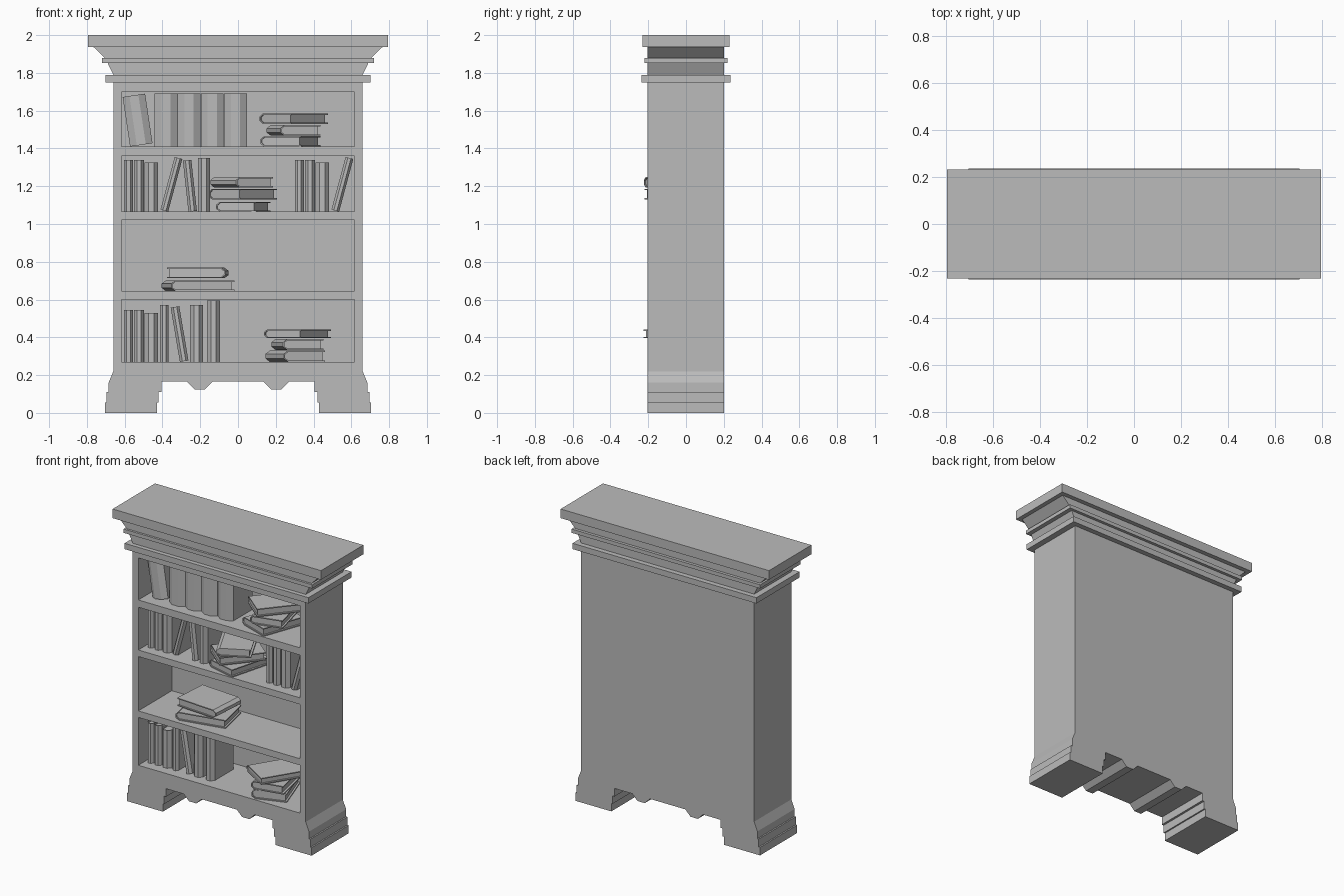
import bpy, bmesh
from math import radians, atan2, sin, cos
from mathutils import Matrix, Vector

if "Cube" in bpy.data.objects:
    bpy.data.objects.remove(bpy.data.objects["Cube"])

grey = bpy.data.materials.new("plain_grey")
grey.use_nodes = True
grey.diffuse_color = (0.5, 0.5, 0.5, 1)
grey.node_tree.nodes["Principled BSDF"].inputs["Base Color"].default_value = (0.5, 0.5, 0.5, 1)

FRONT, BACK = -0.205, 0.2


def add_prism(bm, outline, y0, y1):
    """Extrude an x-z outline from y0 to y1."""
    face = bm.faces.new([bm.verts.new((x, y0, z)) for x, z in outline])
    new = bmesh.ops.extrude_face_region(bm, geom=[face])["geom"]
    verts = [v for v in new if isinstance(v, bmesh.types.BMVert)]
    bmesh.ops.translate(bm, verts=verts, vec=(0, y1 - y0, 0))


def finish(name, bm, matrix=Matrix()):
    bmesh.ops.recalc_face_normals(bm, faces=bm.faces)
    mesh = bpy.data.meshes.new(name)
    bm.to_mesh(mesh)
    bm.free()
    mesh.materials.append(grey)
    obj = bpy.data.objects.new(name, mesh)
    obj.matrix_world = matrix
    bpy.context.collection.objects.link(obj)


def prism(name, outline, y0=FRONT, y1=BACK):
    bm = bmesh.new()
    add_prism(bm, outline, y0, y1)
    finish(name, bm)


def box(name, x0, x1, z0, z1, y0=FRONT, y1=BACK):
    prism(name, [(x0, z0), (x1, z0), (x1, z1), (x0, z1)], y0, y1)


def mirrored(half):
    return half + [(-x, z) for x, z in reversed(half)]


# Base with stepped feet and a scalloped apron
prism("base", mirrored([
    (-0.66, 0.27), (-0.66, 0.22), (-0.685, 0.16), (-0.685, 0.11), (-0.695, 0.11),
    (-0.695, 0.055), (-0.705, 0.055), (-0.705, 0), (-0.43, 0), (-0.43, 0.055),
    (-0.42, 0.055), (-0.42, 0.11), (-0.405, 0.11), (-0.405, 0.165), (-0.27, 0.165),
    (-0.23, 0.125), (-0.175, 0.125), (-0.135, 0.165)]))

# Carcass
box("left_side", 0.617, 0.66, 0.27, 1.75)
box("right_side", -0.66, -0.617, 0.27, 1.75)
box("back_panel", -0.617, 0.617, 0.27, 1.75, 0.16)
box("top_rail", -0.617, 0.617, 1.7, 1.75, FRONT, 0.16)
for name, z0, z1 in (("lower", 0.6, 0.645), ("middle", 1.02, 1.065), ("upper", 1.36, 1.41)):
    box(name + "_shelf", -0.617, 0.617, z0, z1, FRONT, 0.16)

# Cornice
box("cornice_lower_band", -0.702, 0.702, 1.75, 1.79, -0.235, 0.235)
prism("cornice_lower_slope", mirrored([(-0.69, 1.852), (-0.66, 1.79)]))
box("cornice_middle_band", -0.72, 0.72, 1.852, 1.878, -0.22, 0.22)
prism("cornice_upper_slope", mirrored([(-0.765, 1.937), (-0.705, 1.878)]))
box("cornice_top", -0.795, 0.795, 1.937, 2, -0.231, 0.231)


# Books: spine toward -x, length along y, thickness along z
def book(name, width, length, thick, matrix):
    w, t = width / 2, thick / 2
    board = min(0.007, thick * 0.15)
    bevel = min(0.025, thick * 0.4)
    i = t - board
    cover = [(w, t), (bevel - w, t), (-w, t * 0.4), (-w, -t * 0.4), (bevel - w, -t), (w, -t),
             (w, -i), (bevel - w, -i), (board - w, -t * 0.3),
             (board - w, t * 0.3), (bevel - w, i), (w, i)]
    bm = bmesh.new()
    add_prism(bm, cover, -length / 2, length / 2)
    inset = w - 0.012
    pages = [(inset, i), (bevel - w, i), (board - w, t * 0.3),
             (board - w, -t * 0.3), (bevel - w, -i), (inset, -i)]
    add_prism(bm, pages, 0.008 - length / 2, length / 2 - 0.008)
    finish(name, bm, matrix)


STAND = Matrix(((0, 0, 1, 0), (1, 0, 0, 0), (0, 1, 0, 0), (0, 0, 0, 1)))


def row(name, z, books):
    """Upright books: bottom centre x, thickness, height, sideways lean."""
    for n, (x, thick, height, lean) in enumerate(books):
        a = atan2(lean, height)
        tall = height / cos(a) * (1 - abs(sin(a)) * thick / height)
        lift = abs(sin(a)) * thick / 2
        m = (Matrix.Translation((x, -0.025, z + lift)) @ Matrix.Rotation(a, 4, "Y")
             @ Matrix.Translation((0, 0, tall / 2)) @ STAND)
        book(f"{name}_{n + 1}", 0.23, tall, thick, m)


def stack(name, z, books):
    """Lying books: centre x, centre y, base height, thickness, width, length, turn."""
    for n, (x, y, up, thick, width, length, turn) in enumerate(books):
        m = Matrix.Translation((x, y, z + up + thick / 2)) @ Matrix.Rotation(radians(turn), 4, "Z")
        book(f"{name}_{n + 1}", width, length, thick, m)


trio = [(0, 0.048, 0.275, 0), (0.056, 0.052, 0.275, 0), (0.121, 0.072, 0.26, 0)]


def trio_at(x):
    return [(x + dx, t, h, lean) for dx, t, h, lean in trio]


row("top_row_book", 1.41, [(-0.512, 0.12, 0.28, -0.042)]
    + [(-0.382 + 0.123 * k, 0.121, 0.282, 0) for k in range(4)])
row("middle_row_book", 1.065, trio_at(-0.58)
    + [(-0.39, 0.042, 0.29, 0.078), (-0.24, 0.045, 0.275, -0.03), (-0.18, 0.062, 0.285, 0)])
row("corner_row_book", 1.065, trio_at(0.325) + [(0.515, 0.042, 0.29, 0.078)])
row("bottom_row_book", 0.27, trio_at(-0.58)
    + [(-0.39, 0.046, 0.3, 0), (-0.285, 0.046, 0.295, -0.05),
       (-0.22, 0.068, 0.3, 0), (-0.13, 0.068, 0.325, 0)])

stack("top_stack_book", 1.41, [
    (0.277, -0.02, 0, 0.055, 0.23, 0.3, -20),
    (0.295, -0.02, 0.058, 0.055, 0.22, 0.3, 14),
    (0.295, -0.012, 0.12, 0.055, 0.22, 0.3, -40)])
stack("middle_stack_book", 1.065, [
    (0.028, -0.03, 0, 0.052, 0.22, 0.3, -15),
    (0.025, -0.035, 0.066, 0.055, 0.22, 0.3, -40),
    (0.02, -0.04, 0.128, 0.055, 0.22, 0.3, 27)])
stack("lower_stack_book", 0.645, [
    (-0.212, -0.02, 0, 0.056, 0.34, 0.25, 12),
    (-0.213, -0.01, 0.068, 0.056, 0.31, 0.25, 176)])
stack("bottom_stack_book", 0.27, [
    (0.303, -0.02, 0, 0.06, 0.23, 0.3, 19),
    (0.315, -0.03, 0.064, 0.056, 0.22, 0.3, 12),
    (0.315, -0.037, 0.126, 0.045, 0.23, 0.3, -32)])
